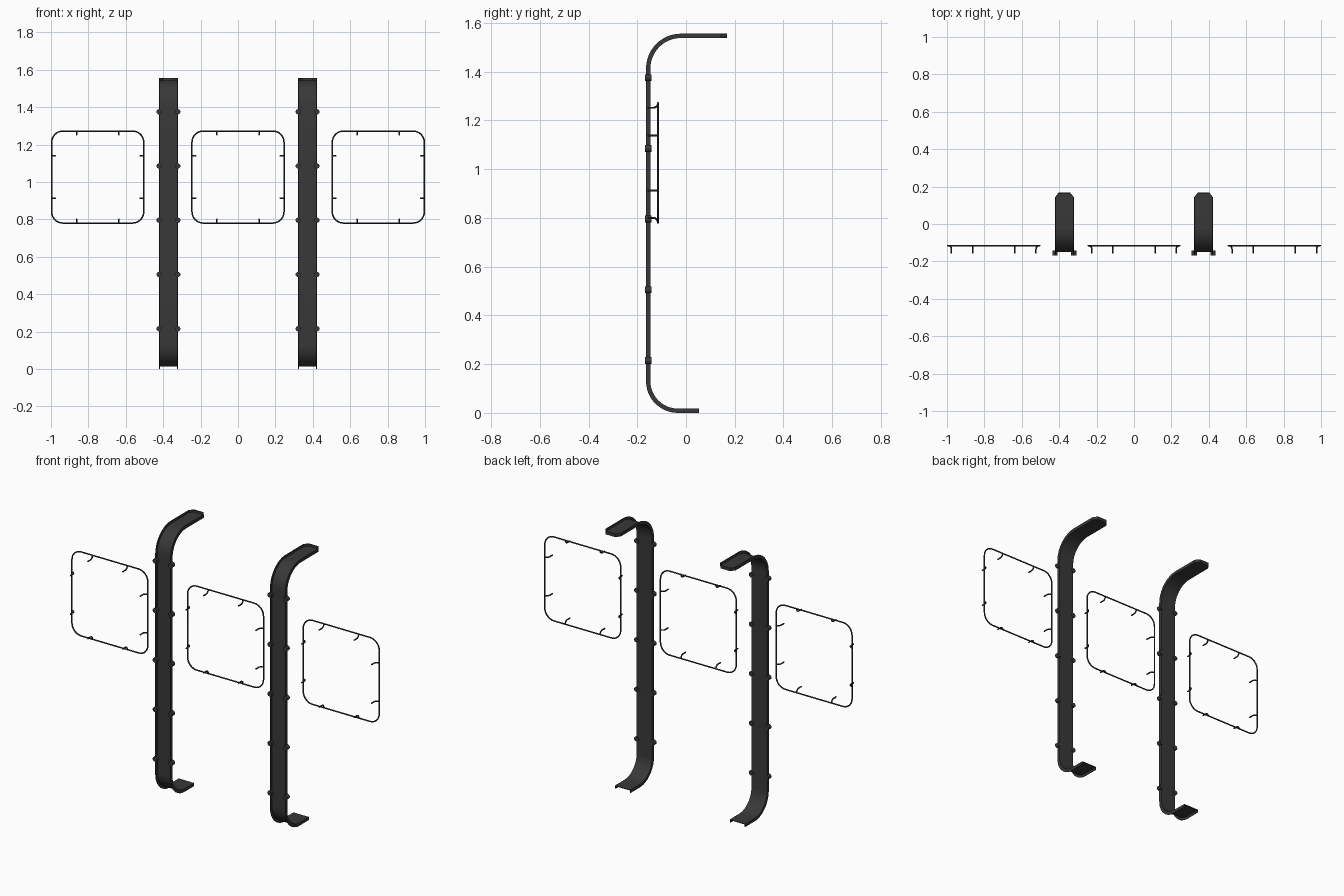
import bpy, bmesh
from math import sin, cos, pi
from mathutils import Matrix

if "Cube" in bpy.data.objects:
    bpy.data.objects.remove(bpy.data.objects["Cube"])

dark = bpy.data.materials.new("dark_metal")
dark.diffuse_color = (0.04, 0.04, 0.04, 1)
dark.use_nodes = True
dark.node_tree.nodes["Principled BSDF"].inputs["Base Color"].default_value = dark.diffuse_color


def finish(name, bm):
    me = bpy.data.meshes.new(name)
    bmesh.ops.recalc_face_normals(bm, faces=bm.faces)
    bm.to_mesh(me)
    bm.free()
    me.materials.append(dark)
    ob = bpy.data.objects.new(name, me)
    bpy.context.collection.objects.link(ob)
    bpy.ops.object.select_all(action='DESELECT')
    ob.select_set(True)
    bpy.context.view_layer.objects.active = ob
    bpy.ops.object.shade_smooth_by_angle(angle=0.6)
    return ob


def box(bm, centre, size):
    bmesh.ops.create_cube(bm, size=1, matrix=Matrix.Translation(centre) @ Matrix.Diagonal((*size, 1)))


# Post: shallow channel, open on the outside, swept from foot to top arm
Y0, ZB, ZT, RB, RT = -0.146, 0.018, 1.538, 0.112, 0.125
DEPTH, T = 0.018, 0.004


def post_path():
    # y, z, outward normal (y, z), half width
    p = [(0.054, ZB, 0, -1, 0.05)]
    for i in range(13):
        a = -pi / 2 - i / 12 * pi / 2
        p.append((Y0 + RB + RB * cos(a), ZB + RB + RB * sin(a), cos(a), sin(a), 0.05))
    for i in range(13):
        a = pi - i / 12 * pi / 2
        p.append((Y0 + RT + RT * cos(a), ZT - RT + RT * sin(a), cos(a), sin(a), 0.05))
    return p + [(0.143, ZT, 0, 1, 0.05), (0.168, ZT, 0, 1, 0.031)]


def post(name, cx):
    bm = bmesh.new()
    rings = []
    for y, z, ny, nz, w in post_path():
        sec = [(-w, DEPTH), (-w, 0), (w, 0), (w, DEPTH),
               (w - T, DEPTH), (w - T, T), (-w + T, T), (-w + T, DEPTH)]
        rings.append([bm.verts.new((cx + x, y + d * ny, z + d * nz)) for x, d in sec])
    for a, b in zip(rings, rings[1:]):
        for i in range(8):
            j = (i + 1) % 8
            bm.faces.new((a[i], a[j], b[j], b[i]))
    bm.faces.new(rings[0])
    bm.faces.new(rings[-1])
    # end wall of the top arm
    box(bm, (cx, 0.166, ZT + DEPTH / 2), (0.062, T, DEPTH))
    finish(name, bm)


# Round clips along both edges of a post
def clips(name, cx):
    bm = bmesh.new()
    for i in range(5):
        for s in (-1, 1):
            m = Matrix.Translation((cx + s * 0.05, -0.155, 0.215 + 0.29 * i)) @ Matrix.Rotation(pi / 2, 4, 'X')
            bmesh.ops.create_cone(bm, cap_ends=True, segments=20, radius1=0.014, radius2=0.014,
                                  depth=0.026, matrix=m)
    finish(name, bm)


def wire(name, paths, r=0.004):
    cu = bpy.data.curves.new(name, 'CURVE')
    cu.dimensions = '3D'
    cu.bevel_depth, cu.bevel_resolution, cu.use_fill_caps = r, 2, True
    for pts, closed in paths:
        sp = cu.splines.new('POLY')
        sp.points.add(len(pts) - 1)
        for q, c in zip(sp.points, pts):
            q.co = (*c, 1)
        sp.use_cyclic_u = closed
    tmp = bpy.data.objects.new(name + "_curve", cu)
    bpy.context.collection.objects.link(tmp)
    bpy.context.view_layer.update()
    me = bpy.data.meshes.new_from_object(tmp.evaluated_get(bpy.context.evaluated_depsgraph_get()))
    bm = bmesh.new()
    bm.from_mesh(me)
    bpy.data.objects.remove(tmp)
    bpy.data.meshes.remove(me)
    finish(name, bm)


# Rounded square wire frame with eight hooked pegs
def frame(name, cx):
    cz, yf, h, r = 1.026, -0.115, 0.246, 0.06
    loop = []
    for k in range(4):
        ox, oz = [(1, 1), (-1, 1), (-1, -1), (1, -1)][k]
        for i in range(9):
            a = k * pi / 2 + i / 8 * pi / 2
            loop.append((cx + ox * (h - r) + r * cos(a), yf, cz + oz * (h - r) + r * sin(a)))
    paths = [(loop, True)]
    for k in range(4):
        c, s = round(cos(k * pi / 2)), round(sin(k * pi / 2))
        for t in (-0.113, 0.113):
            peg = [(h, yf)]
            peg += [(h - 0.02 * sin(i / 5 * pi / 2), yf - 0.018 * (1 - cos(i / 5 * pi / 2))) for i in range(1, 6)]
            peg.append((h - 0.02, -0.158))
            paths.append(([(cx + u * c - t * s, y, cz + u * s + t * c) for u, y in peg], False))
    wire(name, paths)


for side, x in (("left", -0.372), ("right", 0.372)):
    post(side + "_post", x)
    clips(side + "_post_clips", x)
for side, x in (("left", -0.75), ("middle", 0), ("right", 0.75)):
    frame(side + "_wire_frame", x)
